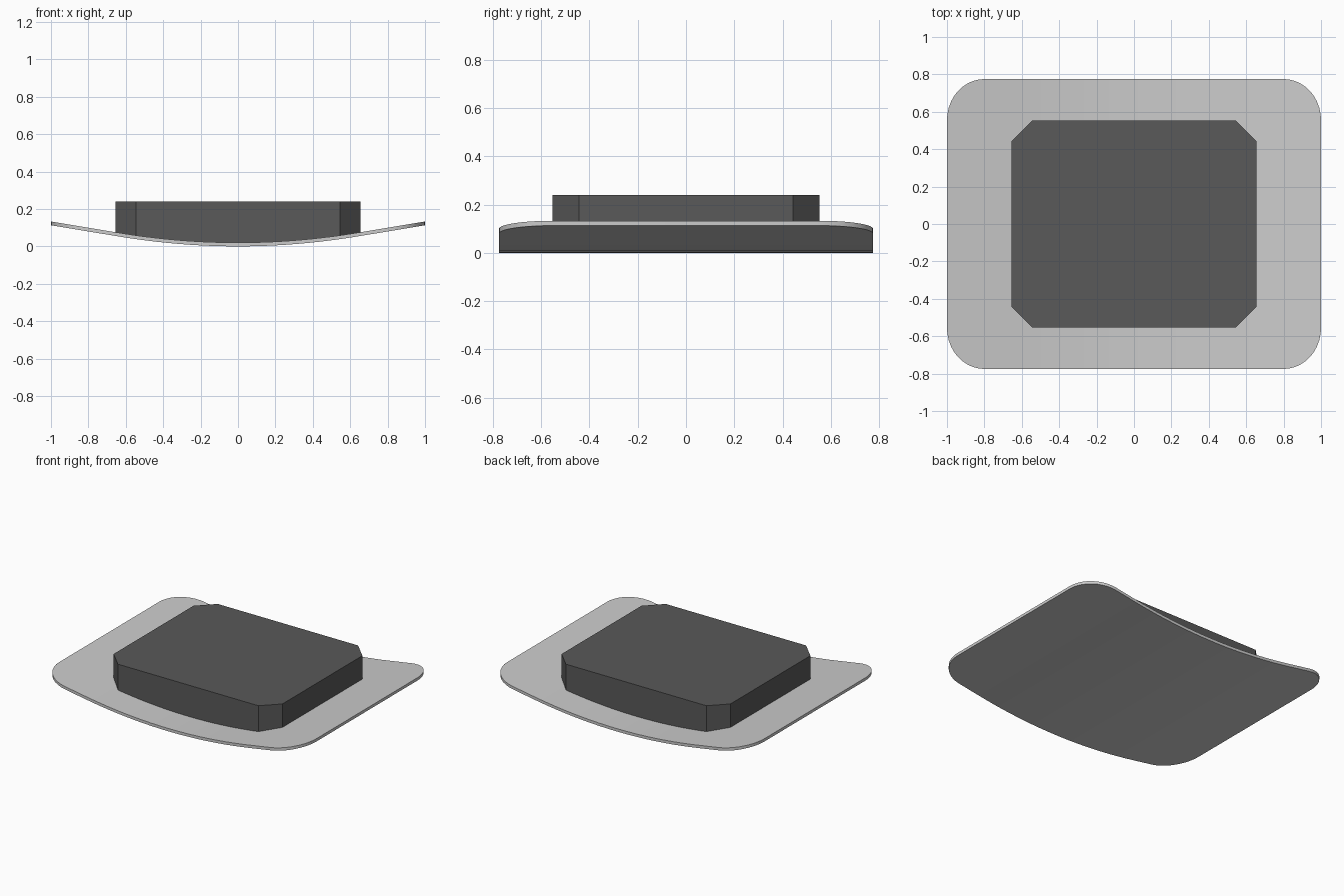
import bpy, bmesh, math

if "Cube" in bpy.data.objects:
    bpy.data.objects.remove(bpy.data.objects["Cube"])

SLOPE, BEND, THICK = 0.166, 0.64, 0.02


def sag(x):
    # Curved middle that runs out into straight, rising wings
    x = abs(x)
    return SLOPE * x * x / (2 * BEND) if x < BEND else SLOPE * (x - BEND / 2)


def outline(hx, hy, rx, ry, steps):
    # Rectangle with rounded corners (steps = 1 gives chamfers)
    pts = []
    for q, (sx, sy) in enumerate([(1, 1), (-1, 1), (-1, -1), (1, -1)]):
        for i in range(steps + 1):
            a = math.pi / 2 * (q + i / steps)
            pts.append((sx * (hx - rx) + rx * math.cos(a),
                        sy * (hy - ry) + ry * math.sin(a)))
    return pts


def curved_slab(name, pts, low, high, cuts):
    # Extrude the outline, slice it across x, then bend both skins
    bm = bmesh.new()
    face = bm.faces.new([bm.verts.new((x, y, 0)) for x, y in pts])
    ext = bmesh.ops.extrude_face_region(bm, geom=[face])
    for v in ext["geom"]:
        if isinstance(v, bmesh.types.BMVert):
            v.co.z = 1
    for x in cuts:
        bmesh.ops.bisect_plane(bm, geom=bm.verts[:] + bm.edges[:] + bm.faces[:],
                               dist=1e-5, plane_co=(x, 0, 0), plane_no=(1, 0, 0))
    for v in bm.verts:
        v.co.z = high(v.co.x) if v.co.z > 0.5 else low(v.co.x)
    bmesh.ops.recalc_face_normals(bm, faces=bm.faces[:])
    mesh = bpy.data.meshes.new(name)
    bm.to_mesh(mesh)
    bm.free()
    obj = bpy.data.objects.new(name, mesh)
    bpy.context.collection.objects.link(obj)
    bpy.ops.object.select_all(action='DESELECT')
    obj.select_set(True)
    bpy.context.view_layer.objects.active = obj
    bpy.ops.object.shade_smooth_by_angle(angle=math.radians(25))
    return obj


cuts = [BEND * i / 10 for i in range(-10, 11)]

# Thin bent plate with rounded corners
curved_slab("curved_plate", outline(1, 0.775, 0.2, 0.22, 10),
            sag, lambda x: sag(x) + THICK, cuts)

# Dark chamfered block seated on the plate, with a flat top
block = curved_slab("block", outline(0.655, 0.553, 0.11, 0.11, 1),
                    lambda x: sag(x) + THICK, lambda x: 0.24, cuts)
dark = bpy.data.materials.new("dark_grey")
dark.diffuse_color = (0.1, 0.1, 0.1, 1)
dark.use_nodes = True
dark.node_tree.nodes["Principled BSDF"].inputs["Base Color"].default_value = dark.diffuse_color
block.data.materials.append(dark)
